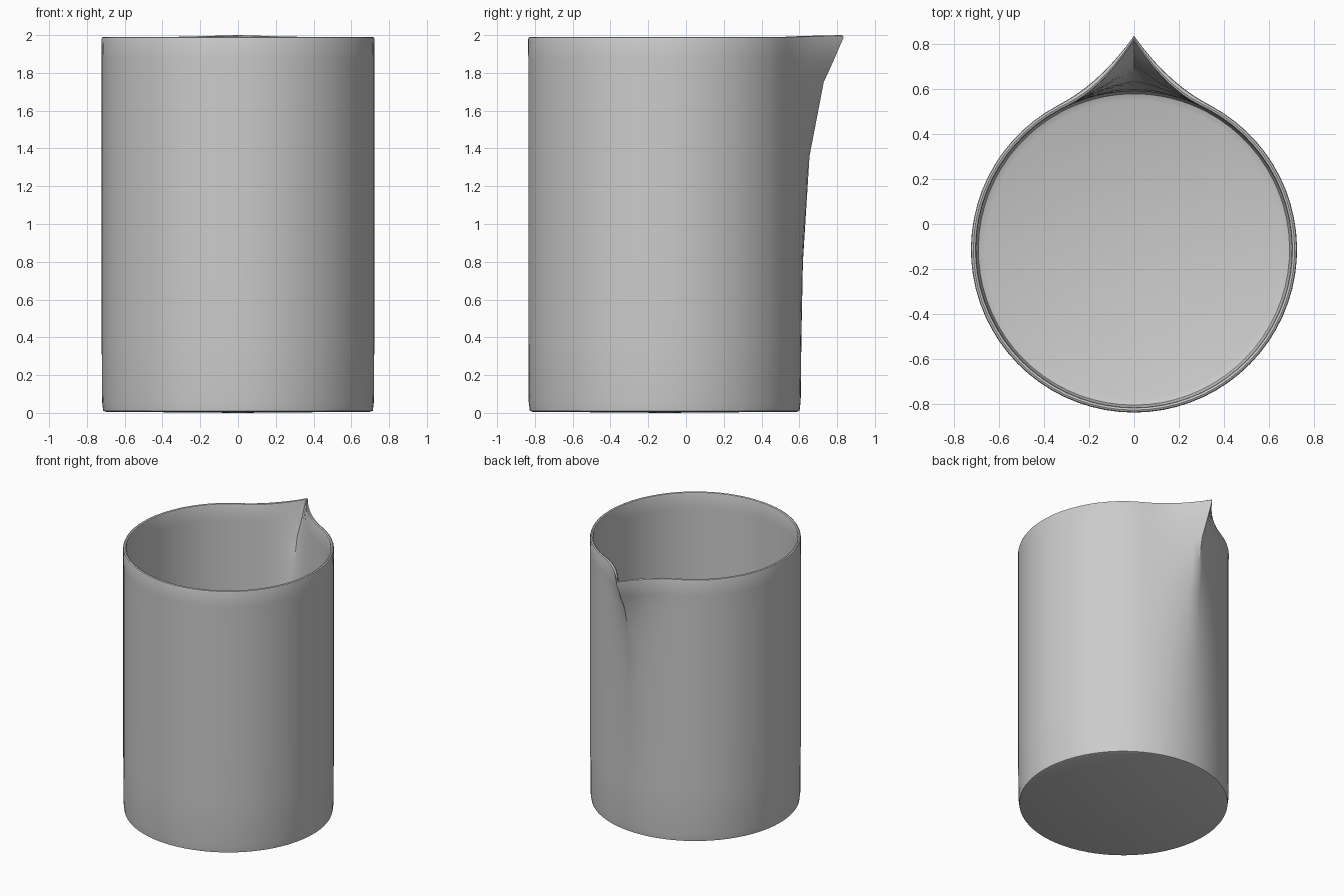
import bpy, bmesh, math

cube = bpy.data.objects.get("Cube")
if cube:
    bpy.data.objects.remove(cube, do_unlink=True)

CENTER_Y = -0.113
SPOUT_HALF = 0.49          # half angle taken up by the spout
SPOUT_STEPS, BODY_STEPS = 16, 60
REACH = [(0, 0), (0.4, 0.002), (0.8, 0.01), (1.36, 0.045), (1.75, 0.12), (1.98, 0.225), (2.1, 0.225)]


def reach(z):
    """How far the spout leans out at a height."""
    for (z0, r0), (z1, r1) in zip(REACH, REACH[1:]):
        if z <= z1:
            return r0 + (r1 - r0) * (z - z0) / (z1 - z0)
    return 0


def ring_point(a, radius, z, half):
    """Circle point, pulled out to a pinched lip near the back."""
    t = max(0, 1 - abs(a) / half)
    pinch = min(1, max(0, (z - 1.0) / 0.8))
    bump = (1 - pinch) * t * t * (3 - 2 * t) + pinch * t ** 2.2
    lift = 0.009 * t if z > 1.9 else 0
    return (radius * math.sin(a), CENTER_Y + radius * math.cos(a) + reach(z) * bump, z + lift)


# Column angles, closer together around the spout
angles = [SPOUT_HALF * (2 * i / SPOUT_STEPS - 1) for i in range(SPOUT_STEPS)]
rest = 2 * math.pi - 2 * SPOUT_HALF
angles += [SPOUT_HALF + rest * i / BODY_STEPS for i in range(BODY_STEPS)]
angles = [a if a <= math.pi else a - 2 * math.pi for a in angles]

# Wall section: up the outside, over the rim, down the inside
levels = [0.4, 0.8, 1.1, 1.36, 1.56, 1.75, 1.87]
outside = [(0.70, 0.006), (0.714, 0.011), (0.72, 0.06)] + [(0.722, z) for z in levels]
rim = [(0.723, 1.978), (0.72, 1.987), (0.712, 1.991), (0.703, 1.987), (0.70, 1.978)]
inside = [(0.70, z) for z in reversed(levels)] + [(0.70, 0.07), (0.69, 0.04), (0.66, 0.028)]

bm = bmesh.new()
rings = []
for k, (radius, z) in enumerate(outside + rim + inside):
    half = SPOUT_HALF if k < len(outside) + 2 else SPOUT_HALF * 0.93
    rings.append([bm.verts.new(ring_point(a, radius, z, half)) for a in angles])
for low, high in zip(rings, rings[1:]):
    for i in range(len(angles)):
        j = (i + 1) % len(angles)
        bm.faces.new((low[i], low[j], high[j], high[i]))

# Underside and inner floor
for ring, z in ((rings[0], 0), (rings[-1], 0.025)):
    hub = bm.verts.new((0, CENTER_Y, z))
    for i in range(len(ring)):
        bm.faces.new((ring[i], ring[(i + 1) % len(ring)], hub))
bmesh.ops.recalc_face_normals(bm, faces=bm.faces)

mesh = bpy.data.meshes.new("beaker")
bm.to_mesh(mesh)
bm.free()
beaker = bpy.data.objects.new("beaker", mesh)
bpy.context.collection.objects.link(beaker)

# Plain grey finish
grey = bpy.data.materials.new("light_grey")
grey.use_nodes = True
color = (0.6, 0.6, 0.6, 1)
grey.diffuse_color = color
grey.node_tree.nodes["Principled BSDF"].inputs["Base Color"].default_value = color
mesh.materials.append(grey)

bpy.ops.object.select_all(action="DESELECT")
beaker.select_set(True)
bpy.context.view_layer.objects.active = beaker
bpy.ops.object.shade_smooth_by_angle(angle=math.radians(35))
